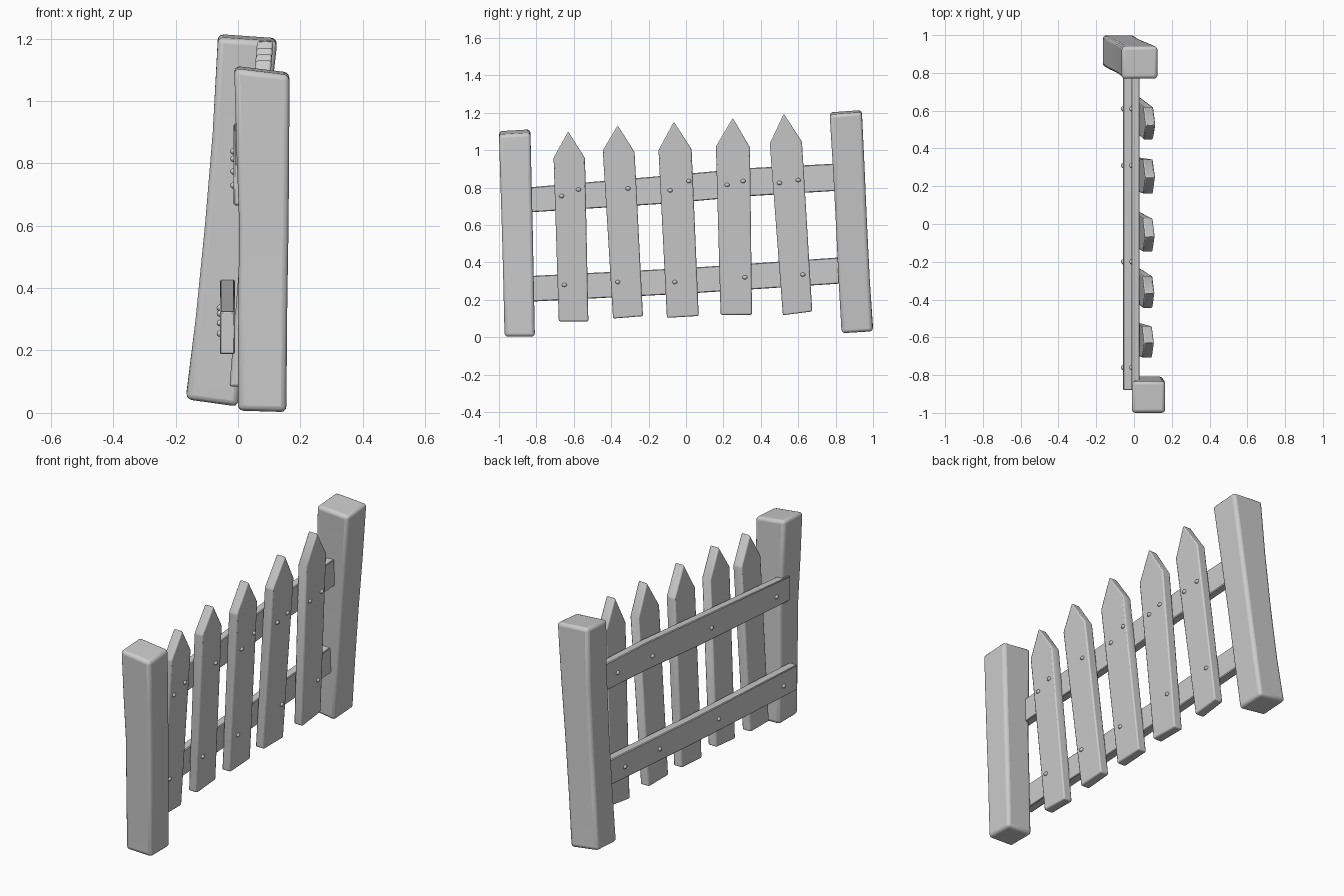
import bpy, bmesh, math
from mathutils import Vector, Matrix

if "Cube" in bpy.data.objects:
    bpy.data.objects.remove(bpy.data.objects["Cube"])

wood = bpy.data.materials.new("grey_wood")
wood.diffuse_color = (0.6, 0.6, 0.6, 1)
wood.use_nodes = True
wood.node_tree.nodes["Principled BSDF"].inputs["Base Color"].default_value = wood.diffuse_color

LEAN = 0.08                       # pickets lean towards +x with height


def picket_back(z):
    return -0.034 + LEAN * z


def finish(bm, name, bevel=0.0, segments=2):
    bmesh.ops.recalc_face_normals(bm, faces=bm.faces)
    me = bpy.data.meshes.new(name)
    bm.to_mesh(me)
    bm.free()
    me.materials.append(wood)
    ob = bpy.data.objects.new(name, me)
    bpy.context.collection.objects.link(ob)
    bpy.context.view_layer.objects.active = ob
    ob.select_set(True)
    if bevel:
        mod = ob.modifiers.new("soft_edges", 'BEVEL')
        mod.width = bevel
        mod.segments = segments
        mod.limit_method = 'ANGLE'
        mod.angle_limit = math.radians(30)
    bpy.ops.object.shade_smooth_by_angle(angle=math.radians(40))
    ob.select_set(False)
    return ob


def loft(name, rings, bevel, segments=2):
    """Skin a list of equal-length point rings and cap both ends."""
    bm = bmesh.new()
    rows = [[bm.verts.new(p) for p in ring] for ring in rings]
    n = len(rows[0])
    for a, b in zip(rows, rows[1:]):
        for i in range(n):
            j = (i + 1) % n
            bm.faces.new((a[i], a[j], b[j], b[i]))
    bm.faces.new(rows[0])
    bm.faces.new(rows[-1])
    return finish(bm, name, bevel, segments)


def post(name, levels):
    """levels: z, x0, x1, y0, y1, z slope along x, z slope along y."""
    rings = []
    for z, x0, x1, y0, y1, sx, sy in levels:
        cx, cy = (x0 + x1) / 2, (y0 + y1) / 2
        rings.append([(x, y, z + sx * (x - cx) + sy * (y - cy))
                      for x, y in ((x0, y0), (x1, y0), (x1, y1), (x0, y1))])
    loft(name, rings, 0.018, 3)


# Posts, slightly bent and leaning
post("front_post", [
    (0.005, 0.000, 0.155, -0.970, -0.808, -0.03, 0.0),
    (0.35, 0.001, 0.158, -0.978, -0.815, 0, 0),
    (0.60, 0.004, 0.162, -0.985, -0.820, 0, 0),
    (0.85, -0.005, 0.164, -0.993, -0.826, 0, 0),
    (1.098, -0.012, 0.165, -1.000, -0.832, -0.12, 0.06)])
post("back_post", [
    (0.036, -0.167, 0.000, 0.832, 1.000, -0.14, 0.06),
    (0.30, -0.136, 0.028, 0.816, 0.983, 0, 0),
    (0.60, -0.106, 0.060, 0.802, 0.968, 0, 0),
    (0.90, -0.081, 0.094, 0.786, 0.955, 0, 0),
    (1.203, -0.064, 0.126, 0.768, 0.940, -0.07, 0.07)])


# Rails: (y, bottom z, top z) stations between x0 and x1
def rail(name, x0, x1, stations):
    loft(name, [[(x0, y, b), (x1, y, b), (x1, y, t), (x0, y, t)]
                for y, b, t in stations], 0.004, 1)


rail("upper_rail", -0.014, 0.030,
     [(-0.88, 0.665, 0.798), (-0.10, 0.715, 0.865), (0.35, 0.755, 0.905), (0.84, 0.785, 0.930)])
rail("lower_rail", -0.058, -0.010,
     [(-0.88, 0.188, 0.325), (0.0, 0.233, 0.370), (0.84, 0.288, 0.428)])

# Pickets: bottom pair, shoulder pair and tip as (y, z)
pickets = [
    [(-0.680, 0.085), (-0.522, 0.085), (-0.540, 0.958), (-0.630, 1.100), (-0.708, 0.960)],
    [(-0.390, 0.100), (-0.230, 0.113), (-0.275, 0.990), (-0.365, 1.133), (-0.445, 1.000)],
    [(-0.102, 0.104), (0.068, 0.114), (0.030, 1.005), (-0.065, 1.152), (-0.147, 1.000)],
    [(0.185, 0.120), (0.353, 0.120), (0.342, 1.015), (0.250, 1.173), (0.160, 1.020)],
    [(0.518, 0.118), (0.675, 0.138), (0.620, 1.045), (0.523, 1.195), (0.448, 1.035)],
]
THICK = 0.052
for i, outline in enumerate(pickets):
    rings = [[(picket_back(z) + dx, y, z) for y, z in outline] for dx in (0, THICK)]
    loft("picket_%d" % (i + 1), rings, 0.007, 2)


# Nails: low domed heads, facing +x or -x
def nails(name, points):
    bm = bmesh.new()
    for x, y, z in points:
        m = Matrix.Translation(Vector((x, y, z))) @ Matrix.Diagonal((0.9, 1.15, 0.9, 1))
        bmesh.ops.create_icosphere(bm, subdivisions=2, radius=0.012, matrix=m)
    finish(bm, name)


front_spots = [(-0.665, 0.755), (-0.575, 0.79), (-0.31, 0.795), (-0.085, 0.785),
               (0.015, 0.835), (0.22, 0.815), (0.305, 0.835), (0.50, 0.825), (0.60, 0.84),
               (-0.65, 0.28), (-0.365, 0.295), (-0.06, 0.295), (0.315, 0.32), (0.625, 0.335)]
nails("picket_nails", [(picket_back(z) + THICK, y, z) for y, z in front_spots])

back_y = (-0.76, -0.20, 0.31, 0.61)
nails("upper_rail_nails", [(-0.014, y, 0.79 + 0.08 * y) for y in back_y])
nails("lower_rail_nails", [(-0.058, y, 0.30 + 0.06 * y) for y in back_y])
